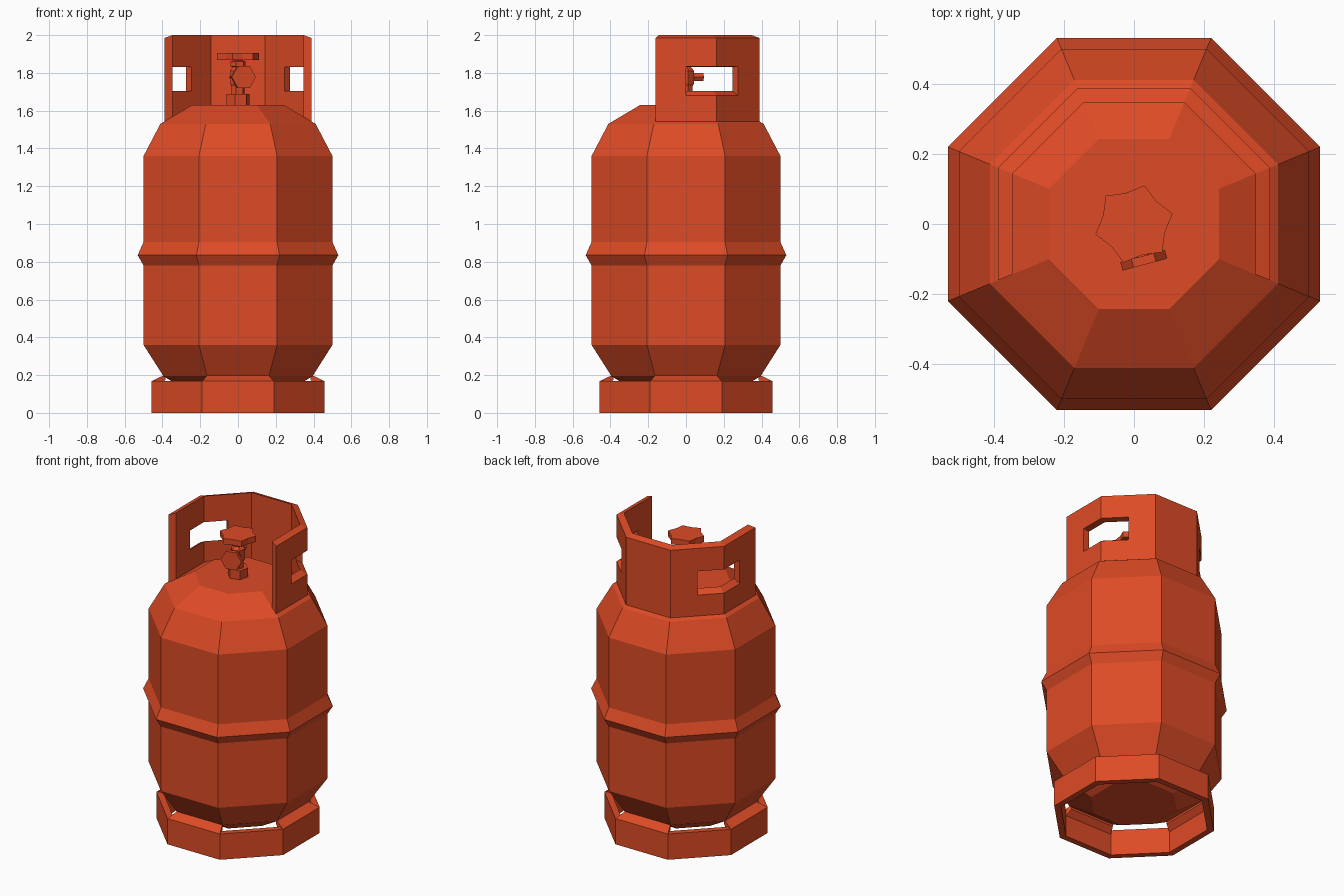
import bpy, bmesh
from math import cos, sin, pi, radians
from mathutils import Vector, Matrix

cube = bpy.data.objects.get("Cube")
if cube:
    bpy.data.objects.remove(cube, do_unlink=True)

paint = bpy.data.materials.new("orange red paint")
paint.use_nodes = True
COLOUR = (0.73, 0.07, 0.019, 1)
paint.diffuse_color = COLOUR
paint.node_tree.nodes["Principled BSDF"].inputs["Base Color"].default_value = COLOUR


def finish(name, bm):
    bmesh.ops.remove_doubles(bm, verts=bm.verts, dist=1e-5)
    bmesh.ops.recalc_face_normals(bm, faces=bm.faces)
    mesh = bpy.data.meshes.new(name)
    bm.to_mesh(mesh)
    bm.free()
    mesh.materials.append(paint)
    obj = bpy.data.objects.new(name, mesh)
    bpy.context.collection.objects.link(obj)
    return obj


def corner(apothem, k, z):
    """Point on an octagon with flat sides on the axes; k may be fractional."""
    def at(i):
        a = radians(45 * i + 22.5)
        return Vector((cos(a), sin(a), 0)) * apothem / cos(pi / 8)
    p = at(int(k // 1)).lerp(at(int(k // 1) + 1), k % 1)
    p.z = z
    return p


def loft(name, rings, closed=False):
    """Skin a list of equal point rings, capped or joined end to end."""
    bm = bmesh.new()
    vs = [[bm.verts.new(p) for p in ring] for ring in rings]
    n = len(vs[0])
    pairs = list(zip(vs, vs[1:]))
    if closed:
        pairs.append((vs[-1], vs[0]))
    else:
        bm.faces.new(vs[0])
        bm.faces.new(vs[-1])
    for a, b in pairs:
        for i in range(n):
            j = (i + 1) % n
            bm.faces.new((a[i], a[j], b[j], b[i]))
    return finish(name, bm)


def octagon(apothem, z):
    return [corner(apothem, k, z) for k in range(8)]


def star(radius, z, sides=6, phase=15, inset=1):
    return [Vector((radius * f * cos(a), radius * f * sin(a), z))
            for i in range(sides)
            for a, f in [(radians(phase) + 2 * pi * i / sides, 1),
                         (radians(phase) + 2 * pi * (i + .5) / sides, inset)][:1 + (inset < 1)]]


# Tank with shoulders and a raised waist seam
tank = [(.245, .10), (.395, .195), (.5, .36), (.5, .78), (.531, .835),
        (.5, .905), (.5, 1.36), (.411, 1.53), (.243, 1.63)]
loft("tank", [octagon(a, z) for a, z in tank])

# Foot ring with four sloping brackets up to the tank
foot = [(.457, 0), (.457, .168), (.418, .168), (.418, 0)]
loft("foot_ring", [octagon(a, z) for a, z in foot], closed=True)
bracket = [(.457, .168), (.385, .203), (.385, .175), (.418, .14)]
for side, k in zip(("left", "back", "right", "front"), (-1, 1, 3, 5)):
    loft("foot_bracket_" + side,
         [[corner(a, k + e, z) for a, z in bracket] for e in (0, 1)])

# Collar guard: columns run around the back, rows go up; hand holes are skipped cells
columns = [-1, -.5, 0, .5, 1, 2, 2.5, 3, 3.5, 4]
outer = (.388, [1.54, 1.68, 1.835, 1.985])
inner = (.347, [1.555, 1.705, 1.83, 2.0])
cells = {(c, r) for c in range(9) for r in range(3)}
cells -= {(c, 1) for c in (1, 2, 6, 7)}
bm = bmesh.new()


def guard_point(layer, c, r):
    return bm.verts.new(corner(layer[0], columns[c], layer[1][r]))


for c, r in cells:
    loop = [(c, r), (c + 1, r), (c + 1, r + 1), (c, r + 1)]
    around = [(c, r - 1), (c + 1, r), (c, r + 1), (c - 1, r)]
    for layer in (outer, inner):
        bm.faces.new([guard_point(layer, *p) for p in loop])
    for i, neighbour in enumerate(around):
        if neighbour not in cells:
            p, q = loop[i], loop[(i + 1) % 4]
            bm.faces.new([guard_point(outer, *p), guard_point(outer, *q),
                          guard_point(inner, *q), guard_point(inner, *p)])
finish("collar_guard", bm)

# Valve: hex stem, star handwheel, outlet nut and rear relief stub
stem = [(.062, 1.61), (.062, 1.688), (.036, 1.688), (.036, 1.73), (.045, 1.745),
        (.045, 1.81), (.028, 1.83), (.042, 1.835), (.042, 1.86), (.025, 1.865), (.025, 1.88)]
loft("valve_stem", [star(r, z) for r, z in stem])
loft("handwheel", [star(.114, z, inset=.8) for z in (1.868, 1.905)])


def sideways(name, profile, angle):
    obj = loft(name, [star(r, d, phase=90) for r, d in profile])
    obj.data.transform(Matrix.Translation((0, 0, 1.778))
                       @ Matrix.Rotation(radians(angle), 4, 'Z')
                       @ Matrix.Rotation(pi / 2, 4, 'Y'))


sideways("outlet_nut", [(.03, 0), (.03, .095), (.066, .095), (.066, .12)], -75)
sideways("relief_stub", [(.024, 0), (.024, .092)], 105)
